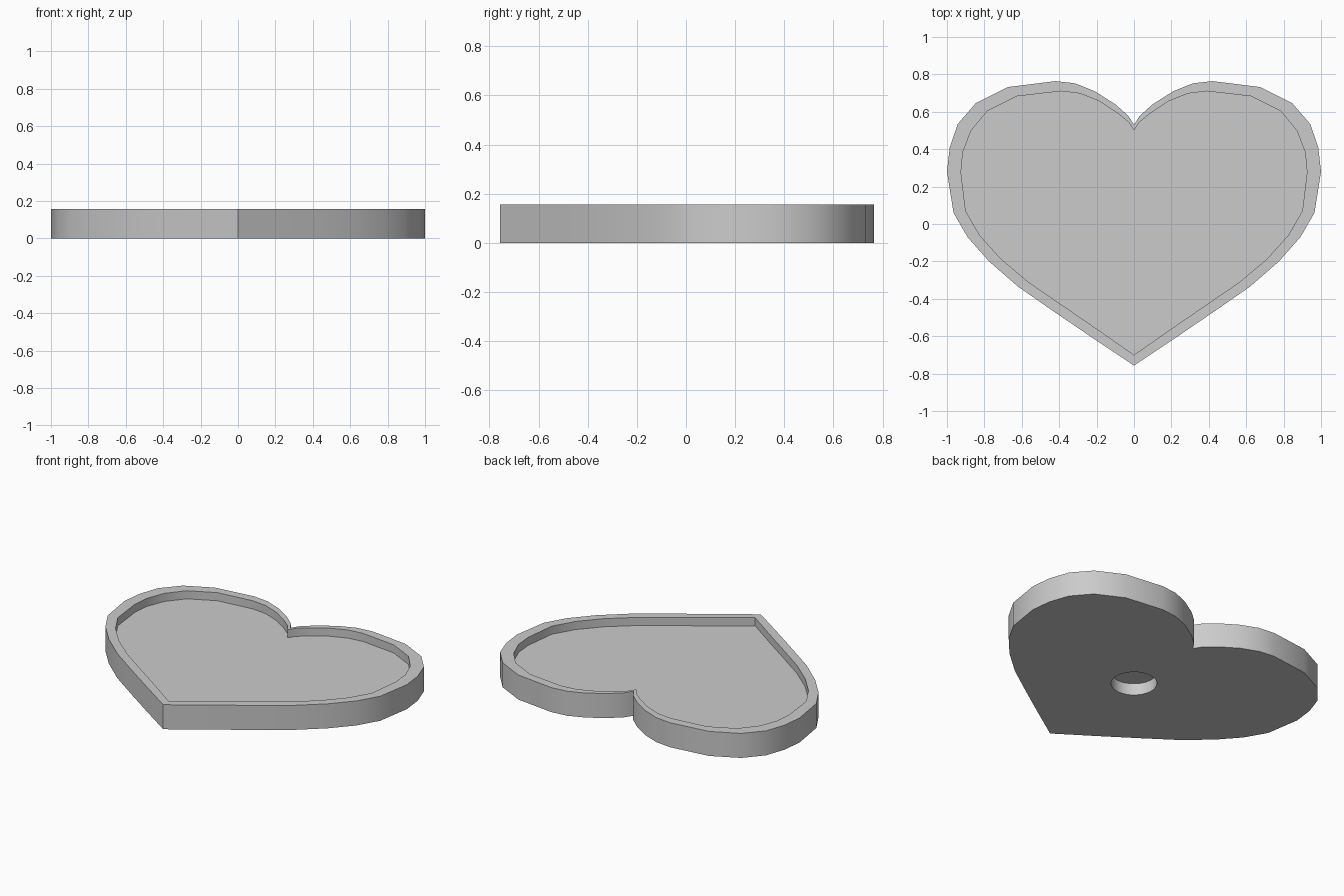
import bpy, bmesh, math

cube = bpy.data.objects.get("Cube")
if cube:
    bpy.data.objects.remove(cube, do_unlink=True)

HEIGHT, FLOOR = 0.157, 0.105
HOLE_RADIUS, HOLE_DEPTH = 0.133, 0.075

# Right half of each heart outline, from notch to tip
OUTER = [(0, .53), (.03, .578), (.1, .64), (.21, .71), (.315, .752), (.42, .764),
         (.675, .732), (.845, .647), (.942, .535), (.985, .41), (1, .28), (.965, .06),
         (.89, -.07), (.775, -.2), (.62, -.335), (.43, -.467), (.22, -.61), (0, -.757)]
INNER = [(0, .5), (.03, .545), (.09, .594), (.185, .656), (.29, .698), (.39, .71),
         (.625, .683), (.785, .603), (.87, .5), (.915, .385), (.925, .275), (.9, .07),
         (.825, -.06), (.713, -.185), (.565, -.31), (.39, -.43), (.2, -.56), (0, -.7)]


def mirrored(half):
    """Close a half outline by mirroring it across x = 0."""
    return half + [(-x, y) for x, y in reversed(half[1:-1])]


def ring(bm, outline, z):
    return [bm.verts.new((x, y, z)) for x, y in outline]


def bridge(bm, a, b):
    n = len(a)
    for i in range(n):
        j = (i + 1) % n
        bm.faces.new((a[i], a[j], b[j], b[i]))


# Grey material
grey = bpy.data.materials.new("light_grey")
grey.use_nodes = True
colour = (0.6, 0.6, 0.6, 1)
grey.diffuse_color = colour
grey.node_tree.nodes["Principled BSDF"].inputs["Base Color"].default_value = colour

# Heart tray: outer wall, rim, recess wall, recess floor and underside
bm = bmesh.new()
outer, inner = mirrored(OUTER), mirrored(INNER)
rings = [ring(bm, outer, 0), ring(bm, outer, HEIGHT),
         ring(bm, inner, HEIGHT), ring(bm, inner, FLOOR)]
for lower, upper in zip(rings, rings[1:]):
    bridge(bm, lower, upper)
bm.faces.new(rings[0])
bm.faces.new(rings[-1])
bmesh.ops.recalc_face_normals(bm, faces=bm.faces)
mesh = bpy.data.meshes.new("heart_tray")
bm.to_mesh(mesh)
bm.free()
mesh.materials.append(grey)
tray = bpy.data.objects.new("heart_tray", mesh)
bpy.context.collection.objects.link(tray)

# Round blind hole in the underside
bpy.ops.mesh.primitive_cylinder_add(vertices=48, radius=HOLE_RADIUS,
                                    depth=2 * HOLE_DEPTH, location=(0, 0, 0))
cutter = bpy.context.object
cutter.name = "hole_cutter"
cutter.hide_render = True
cutter.data.materials.append(grey)
cut = tray.modifiers.new("underside_hole", 'BOOLEAN')
cut.operation = 'DIFFERENCE'
cut.solver = 'EXACT'
cut.object = cutter

bpy.ops.object.select_all(action='DESELECT')
tray.select_set(True)
bpy.context.view_layer.objects.active = tray
bpy.ops.object.modifier_apply(modifier=cut.name)
bpy.data.objects.remove(cutter, do_unlink=True)
bpy.ops.object.shade_smooth_by_angle(angle=math.radians(30))
